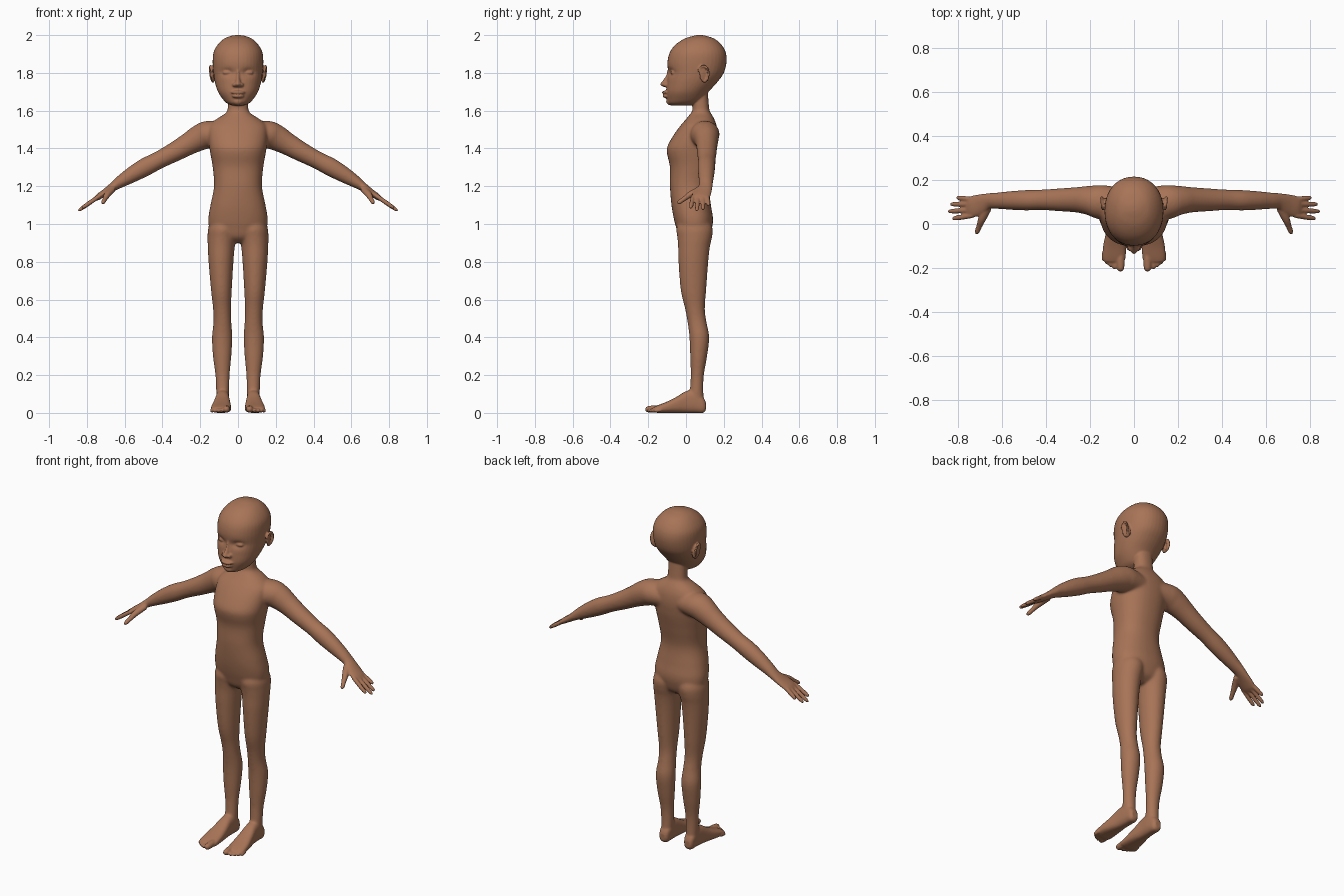
import bpy, bmesh, math
from mathutils import Vector, Matrix

bm = bmesh.new()


def spline(keys, sub):
    """Catmull-Rom interpolation of tuples of numbers."""
    p = [keys[0]] + list(keys) + [keys[-1]]
    out = []
    for i in range(1, len(p) - 2):
        for k in range(sub):
            t = k / sub
            out.append([0.5 * (2 * b + (c - a) * t + (2 * a - 5 * b + 4 * c - d) * t * t
                               + (3 * b - a - 3 * c + d) * t ** 3)
                        for a, b, c, d in zip(*p[i - 1:i + 3])])
    return out + [list(keys[-1])]


def loft(rings, e=1.0, n=40):
    """Skin (centre, U, V) superellipse rings and cap both ends."""
    rows = []
    for c, u, v in rings:
        row = []
        for i in range(n):
            a = 2 * math.pi * i / n
            ca, sa = math.cos(a), math.sin(a)
            row.append(bm.verts.new(c + u * math.copysign(abs(ca) ** e, ca)
                                    + v * math.copysign(abs(sa) ** e, sa)))
        rows.append(row)
    for r, q in zip(rows, rows[1:]):
        for i in range(n):
            j = (i + 1) % n
            bm.faces.new((r[i], r[j], q[j], q[i]))
    bm.faces.new(rows[0][::-1])
    bm.faces.new(rows[-1])
    return [v for r in rows for v in r]


def stack(keys, e=1.0, along_y=False, sub=6):
    """Rings given as (level, x0, x1, b0, b1); b is y, or z for along_y."""
    rings = []
    for l, x0, x1, b0, b1 in spline(keys, sub):
        x, b, rx, rb = (x0 + x1) / 2, (b0 + b1) / 2, (x1 - x0) / 2, (b1 - b0) / 2
        if along_y:
            rings.append((Vector((x, l, b)), Vector((rx, 0, 0)), Vector((0, 0, rb))))
        else:
            rings.append((Vector((x, b, l)), Vector((rx, 0, 0)), Vector((0, rb, 0))))
    return loft(rings, e)


def limb(keys, ref, sub=6, n=24):
    """Tube through (x, y, z, radius across ref, radius along ref)."""
    pts = spline(keys, sub)
    rings = []
    for i, p in enumerate(pts):
        t = Vector(pts[min(i + 1, len(pts) - 1)][:3]) - Vector(pts[max(i - 1, 0)][:3])
        u = t.cross(ref).normalized()
        v = u.cross(t).normalized()
        rings.append((Vector(p[:3]), u * p[3], v * p[4]))
    loft(rings, n=n)


def digit(a, b, r, ref):
    a, b = Vector(a), Vector(b)
    limb([(*a.lerp(b, t), r * s, r * s) for t, s in
          ((0, 1), (.45, 1.05), (.8, .95), (.94, .7), (1, .2))], ref, 4, 16)


def ellipsoid(c, r, rot=(0, 0, 0)):
    m = Matrix.Translation(c)
    for ang, ax in zip(rot, 'XYZ'):
        m = m @ Matrix.Rotation(ang, 4, ax)
    bmesh.ops.create_uvsphere(bm, u_segments=32, v_segments=20, radius=1,
                              matrix=m @ Matrix.Diagonal((*r, 1)))


# torso and neck
stack([(z, -r, r, f, b) for z, r, f, b in (
    (.90, .05, 0, .08), (.93, .11, -.035, .12), (.98, .15, -.052, .138),
    (1.03, .157, -.065, .143), (1.1, .146, -.077, .132), (1.2, .127, -.085, .122),
    (1.3, .134, -.085, .14), (1.37, .146, -.1, .155), (1.41, .152, -.099, .162),
    (1.47, .157, -.066, .167), (1.52, .152, -.03, .162), (1.555, .115, 0, .15),
    (1.58, .075, .02, .136), (1.6, .057, .033, .125), (1.64, .053, .035, .12),
    (1.7, .053, .035, .115))], .88)

# head, with eye sockets pressed in
head = stack([(z, -r, r, f, b) for z, r, f, b in (
    (1.628, .036, -.078, .03), (1.64, .06, -.095, .065), (1.66, .08, -.1, .09),
    (1.70, .106, -.105, .12), (1.75, .122, -.101, .165), (1.80, .13, -.096, .2),
    (1.86, .134, -.098, .215), (1.91, .129, -.085, .21), (1.95, .107, -.055, .187),
    (1.98, .075, -.01, .152), (1.995, .04, .035, .11), (2.0, .012, .06, .085))], .93, sub=8)
for v in head:
    if v.co.y < 0:
        d = ((abs(v.co.x) - .054) / .032) ** 2 + ((v.co.z - 1.802) / .019) ** 2
        v.co.y += .016 * math.exp(-d)

# face: nose, nostrils, lips, chin, eyes
stack([(1.815, -.01, .01, -.098, -.05), (1.78, -.011, .011, -.109, -.05),
       (1.75, -.017, .017, -.131, -.05), (1.738, -.02, .02, -.137, -.05),
       (1.726, -.015, .015, -.122, -.05)])
ellipsoid((.018, -.105, 1.737), (.012, .018, .011))
ellipsoid((0, -.104, 1.697), (.038, .024, .0095))
ellipsoid((0, -.102, 1.677), (.032, .023, .0105))
ellipsoid((0, -.08, 1.65), (.03, .025, .022))
ellipsoid((.053, -.066, 1.801), (.028, .016, .012))

# ear: thin plate with a raised rim
ellipsoid((.135, .095, 1.79), (.008, .026, .045), (.15, .12, .3))
limb([(.134 + .012 * (1 + math.sin(a)) / 2 + .007 * max(0, math.cos(a)),
       .093 + .027 * math.cos(a), 1.795 + .042 * math.sin(a), .006, .006)
      for a in [math.radians(d) for d in range(-80, 200, 35)]], Vector((1, 0, 0)), 4, 12)

# arm
Y = Vector((0, 1, 0))
limb([(.06, .095, 1.475, .06, .07), (.15, .1, 1.475, .072, .078), (.2, .107, 1.458, .07, .068),
      (.26, .11, 1.425, .06, .058), (.33, .11, 1.385, .053, .053), (.42, .11, 1.338, .047, .047),
      (.49, .108, 1.302, .049, .047), (.56, .107, 1.262, .043, .043),
      (.62, .106, 1.225, .033, .038), (.66, .104, 1.198, .024, .036),
      (.70, .09, 1.17, .019, .046), (.74, .077, 1.143, .016, .049),
      (.762, .074, 1.128, .009, .042)], Y)

# fingers and thumb
for y0, x1, y1, z1 in ((.038, .828, .024, 1.083), (.064, .847, .057, 1.069),
                       (.09, .838, .09, 1.075), (.112, .808, .12, 1.098)):
    digit((.735, y0, 1.147), (x1, y1, z1), .0112, Y)
limb([(.665, .075, 1.185, .016, .02), (.69, .025, 1.158, .016, .018),
      (.704, -.01, 1.133, .0125, .013), (.714, -.036, 1.115, .011, .011),
      (.718, -.046, 1.108, .003, .003)], Vector((1, 0, 0)))

# leg
stack([(1.04, .02, .13, -.02, .11), (.98, .0, .157, -.05, .14), (.93, .008, .161, -.046, .138),
       (.88, .017, .16, -.042, .127), (.8, .024, .156, -.04, .118),
       (.65, .033, .143, -.028, .107), (.55, .037, .132, -.005, .1),
       (.48, .035, .13, .008, .109), (.4, .03, .138, .018, .123),
       (.3, .035, .133, .022, .112), (.2, .044, .12, .025, .095),
       (.12, .046, .116, .02, .092), (.04, .05, .112, .015, .095)])

# foot and toes
stack([(.105, .065, .1, .015, .055), (.09, .052, .11, 0, .085), (.05, .046, .115, 0, .12),
       (0, .045, .12, 0, .115), (-.05, .04, .13, 0, .085), (-.1, .037, .14, 0, .06),
       (-.15, .038, .143, 0, .04), (-.172, .046, .136, .005, .03)], .75, True)
for x, y, r in ((.06, -.216, .018), (.087, -.206, .0115), (.105, -.196, .011),
                (.121, -.184, .0105), (.136, -.168, .01)):
    digit((x, -.13, r + .006), (x + .002, y, r), r, Vector((0, 0, 1)))

bmesh.ops.recalc_face_normals(bm, faces=bm.faces)
mesh = bpy.data.meshes.new("body")
bm.to_mesh(mesh)
bm.free()
body = bpy.data.objects.new("body", mesh)
bpy.context.collection.objects.link(body)
bpy.context.view_layer.objects.active = body
body.select_set(True)

# mirror and fuse into one skin
mir = body.modifiers.new("mirror", 'MIRROR')
mir.use_mirror_merge = False
rem = body.modifiers.new("fuse", 'REMESH')
rem.mode, rem.voxel_size = 'VOXEL', .005
for m in ("mirror", "fuse"):
    bpy.ops.object.modifier_apply(modifier=m)

# soften joints on trunk and limbs, lightly smooth everything
soft = body.vertex_groups.new(name="soft")
for v in body.data.vertices:
    x, z = abs(v.co.x), v.co.z
    w = min((z - .07) / .06, (1.615 - z) / .03, (.66 - x) / .05, 1)
    if w > 0:
        soft.add([v.index], w, 'REPLACE')
for name, group, count in (("soften", "soft", 30), ("polish", "", 3)):
    s = body.modifiers.new(name, 'SMOOTH')
    s.factor, s.iterations, s.vertex_group = .5, count, group
    bpy.ops.object.modifier_apply(modifier=name)
bpy.ops.object.shade_smooth()

# skin colour
skin = bpy.data.materials.new("brown skin")
skin.diffuse_color = (.39, .175, .095, 1)
body.data.materials.clear()
body.data.materials.append(skin)
